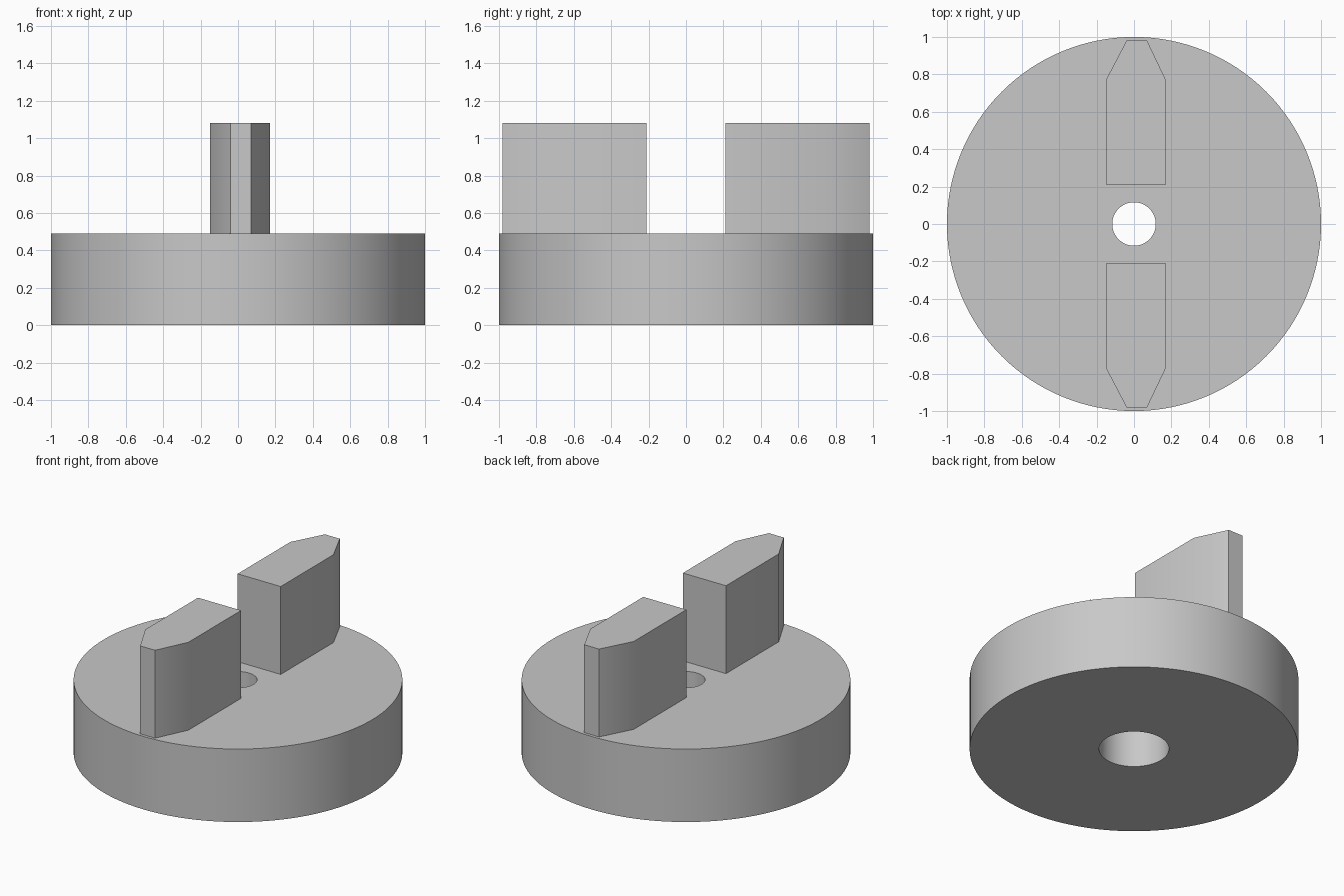
import bpy
import bmesh
import math

cube = bpy.data.objects.get("Cube")
if cube:
    bpy.data.objects.remove(cube, do_unlink=True)

grey = bpy.data.materials.new("plain grey")
grey.use_nodes = True
grey.diffuse_color = (0.58, 0.58, 0.58, 1)
grey.node_tree.nodes["Principled BSDF"].inputs["Base Color"].default_value = grey.diffuse_color

SEGMENTS = 128
BASE_TOP = 0.49
FIN_TOP = 1.08


def finish(name, bm):
    """Turn a bmesh into a smooth-by-angle object."""
    bmesh.ops.recalc_face_normals(bm, faces=bm.faces)
    mesh = bpy.data.meshes.new(name)
    bm.to_mesh(mesh)
    bm.free()
    mesh.materials.append(grey)
    obj = bpy.data.objects.new(name, mesh)
    bpy.context.collection.objects.link(obj)
    bpy.ops.object.select_all(action="DESELECT")
    obj.select_set(True)
    bpy.context.view_layer.objects.active = obj
    bpy.ops.object.shade_smooth_by_angle(angle=math.radians(30))
    return obj


def lathe(name, profile):
    """Revolve a closed (radius, height) profile around z."""
    bm = bmesh.new()
    rings = []
    for radius, z in profile:
        ring = []
        for i in range(SEGMENTS):
            a = math.tau * i / SEGMENTS
            ring.append(bm.verts.new((radius * math.cos(a), radius * math.sin(a), z)))
        rings.append(ring)
    for k, ring in enumerate(rings):
        above = rings[(k + 1) % len(rings)]
        for i in range(SEGMENTS):
            j = (i + 1) % SEGMENTS
            bm.faces.new((ring[i], ring[j], above[j], above[i]))
    return finish(name, bm)


def prism(name, outline, z0, z1):
    """Extrude a flat outline upwards."""
    bm = bmesh.new()
    face = bm.faces.new([bm.verts.new((x, y, z0)) for x, y in outline])
    result = bmesh.ops.extrude_face_region(bm, geom=[face], use_keep_orig=True)
    top = [v for v in result["geom"] if isinstance(v, bmesh.types.BMVert)]
    bmesh.ops.translate(bm, verts=top, vec=(0, 0, z1 - z0))
    return finish(name, bm)


# Round base with a through hole, widened by a recess from below
lathe("round_base", [(1, 0), (1, BASE_TOP), (0.116, BASE_TOP),
                     (0.116, 0.33), (0.213, 0.33), (0.213, 0)])

# Two upright fins with tapered outer ends, mirrored front to back
fin = [(-0.15, 0.21), (0.17, 0.21), (0.17, 0.77),
       (0.07, 0.98), (-0.04, 0.98), (-0.15, 0.77)]
for name, side in (("back_fin", 1), ("front_fin", -1)):
    prism(name, [(x, side * y) for x, y in fin], BASE_TOP, FIN_TOP)
